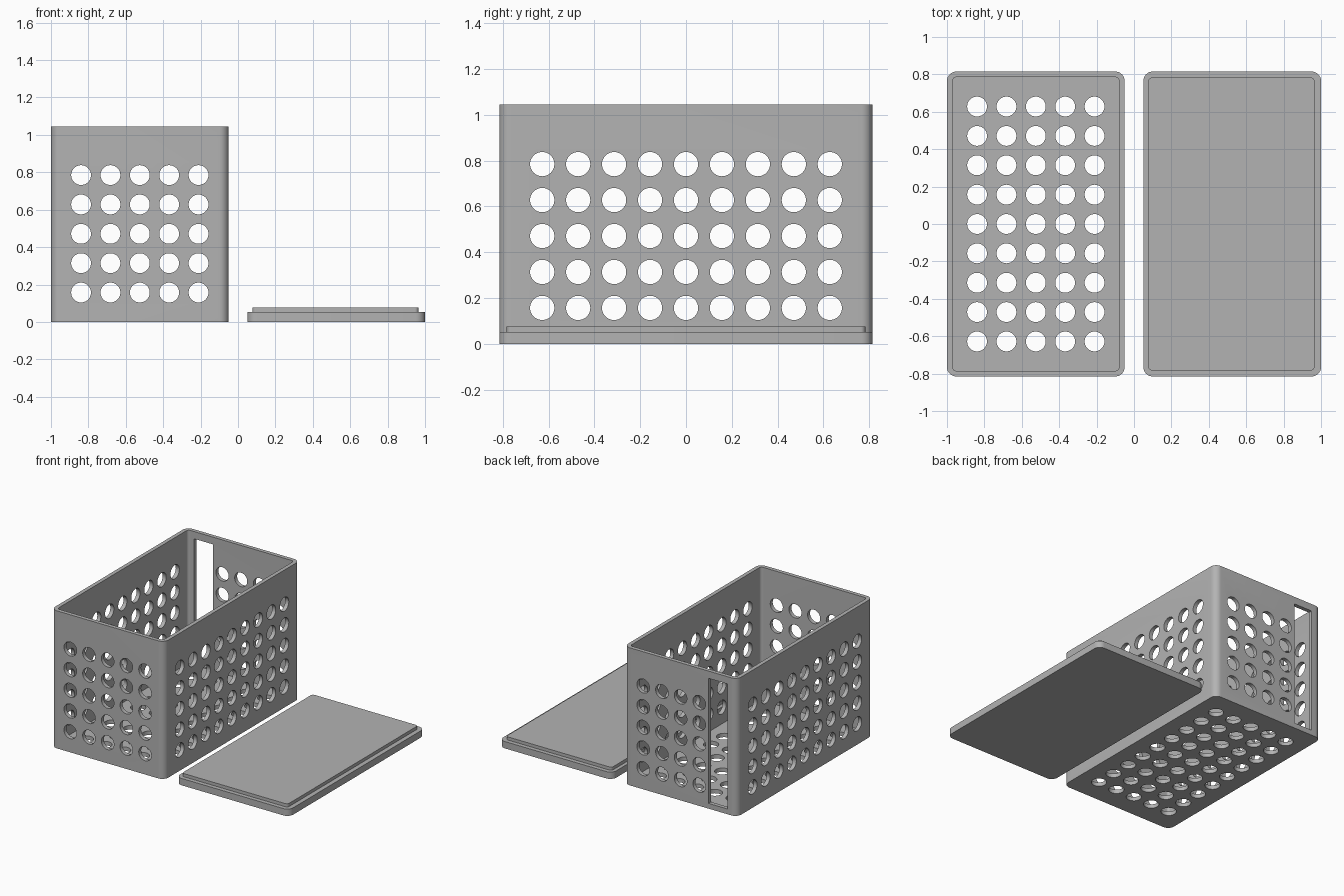
import bpy, bmesh, math
from mathutils import Matrix, Vector

cube = bpy.data.objects.get("Cube")
if cube:
    bpy.data.objects.remove(cube, do_unlink=True)

HALF_Y, HEIGHT, WALL = 0.815, 1.045, 0.03
PITCH, HOLE = 0.157, 0.053
BOX_X, LID_X = -0.525, 0.525

grey = bpy.data.materials.new("plain grey")
grey.use_nodes = True
colour = (0.45, 0.45, 0.45, 1)
grey.diffuse_color = colour
grey.node_tree.nodes["Principled BSDF"].inputs["Base Color"].default_value = colour


def make_object(name, bm):
    bmesh.ops.recalc_face_normals(bm, faces=bm.faces)
    mesh = bpy.data.meshes.new(name)
    bm.to_mesh(mesh)
    bm.free()
    mesh.materials.append(grey)
    obj = bpy.data.objects.new(name, mesh)
    bpy.context.collection.objects.link(obj)
    return obj


def slab(bm, x0, x1, half_y, z0, z1, radius, steps=8):
    """Upright block with rounded vertical corners."""
    cx, hx = (x0 + x1) / 2, (x1 - x0) / 2
    ring = []
    for corner, (sx, sy) in enumerate([(1, 1), (-1, 1), (-1, -1), (1, -1)]):
        for i in range(steps + 1):
            a = math.pi / 2 * (corner + i / steps)
            ring.append(bm.verts.new((cx + sx * (hx - radius) + radius * math.cos(a),
                                      sy * (half_y - radius) + radius * math.sin(a), z0)))
    face = bm.faces.new(ring)
    top = bmesh.ops.extrude_face_region(bm, geom=[face], use_keep_orig=True)
    verts = [v for v in top["geom"] if isinstance(v, bmesh.types.BMVert)]
    bmesh.ops.translate(bm, verts=verts, vec=(0, 0, z1 - z0))


def rods(name, centres, axis, length):
    """A set of parallel round cutters."""
    bm = bmesh.new()
    turn = Vector((0, 0, 1)).rotation_difference(Vector(axis)).to_matrix().to_4x4()
    for c in centres:
        bmesh.ops.create_cone(bm, cap_ends=True, segments=40, radius1=HOLE, radius2=HOLE,
                              depth=length, matrix=Matrix.Translation(c) @ turn)
    return make_object(name, bm)


def activate(obj):
    bpy.ops.object.select_all(action='DESELECT')
    obj.select_set(True)
    bpy.context.view_layer.objects.active = obj


def cut(obj, cutter):
    mod = obj.modifiers.new("cut", 'BOOLEAN')
    mod.operation, mod.solver, mod.object = 'DIFFERENCE', 'EXACT', cutter
    activate(obj)
    bpy.ops.object.modifier_apply(modifier=mod.name)
    bpy.data.objects.remove(cutter, do_unlink=True)


# Basket shell, open at the top
bm = bmesh.new()
slab(bm, -1, -0.05, HALF_Y, 0, HEIGHT, 0.05)
basket = make_object("basket", bm)
bm = bmesh.new()
slab(bm, -1 + WALL, -0.05 - WALL, HALF_Y - WALL, WALL, HEIGHT + 0.2, 0.02)
cut(basket, make_object("hollow_cutter", bm))

# Tall slot in the back wall, in place of the outermost hole column
xs = [BOX_X + PITCH * i for i in range(-2, 3)]
ys = [PITCH * i for i in range(-4, 5)]
zs = [PITCH * i for i in range(1, 6)]
bm = bmesh.new()
bmesh.ops.create_cube(bm, size=1, matrix=Matrix.Translation((xs[0], HALF_Y, 0.515))
                      @ Matrix.Diagonal((PITCH, 0.2, 0.95, 1)))
cut(basket, make_object("slot_cutter", bm))

# Hole grids: ends, sides and floor
ends = [(x, -HALF_Y, z) for x in xs for z in zs] + [(x, HALF_Y, z) for x in xs[1:] for z in zs]
cut(basket, rods("end_cutters", ends, (0, 1, 0), 0.2))
sides = [(x, y, z) for x in (-1, -0.05) for y in ys for z in zs]
cut(basket, rods("side_cutters", sides, (1, 0, 0), 0.2))
cut(basket, rods("floor_cutters", [(x, y, 0) for x in xs for y in ys], (0, 0, 1), 0.2))

# Lid lying beside the basket, lip upwards
bm = bmesh.new()
slab(bm, 0.05, 1, HALF_Y, 0, 0.052, 0.05)
lid = make_object("lid", bm)
bm = bmesh.new()
slab(bm, 0.077, 0.965, HALF_Y - 0.032, 0.05, 0.076, 0.02)
lip = make_object("lid_lip", bm)

for obj in (basket, lid, lip):
    activate(obj)
    bpy.ops.object.shade_smooth_by_angle(angle=math.radians(30))
